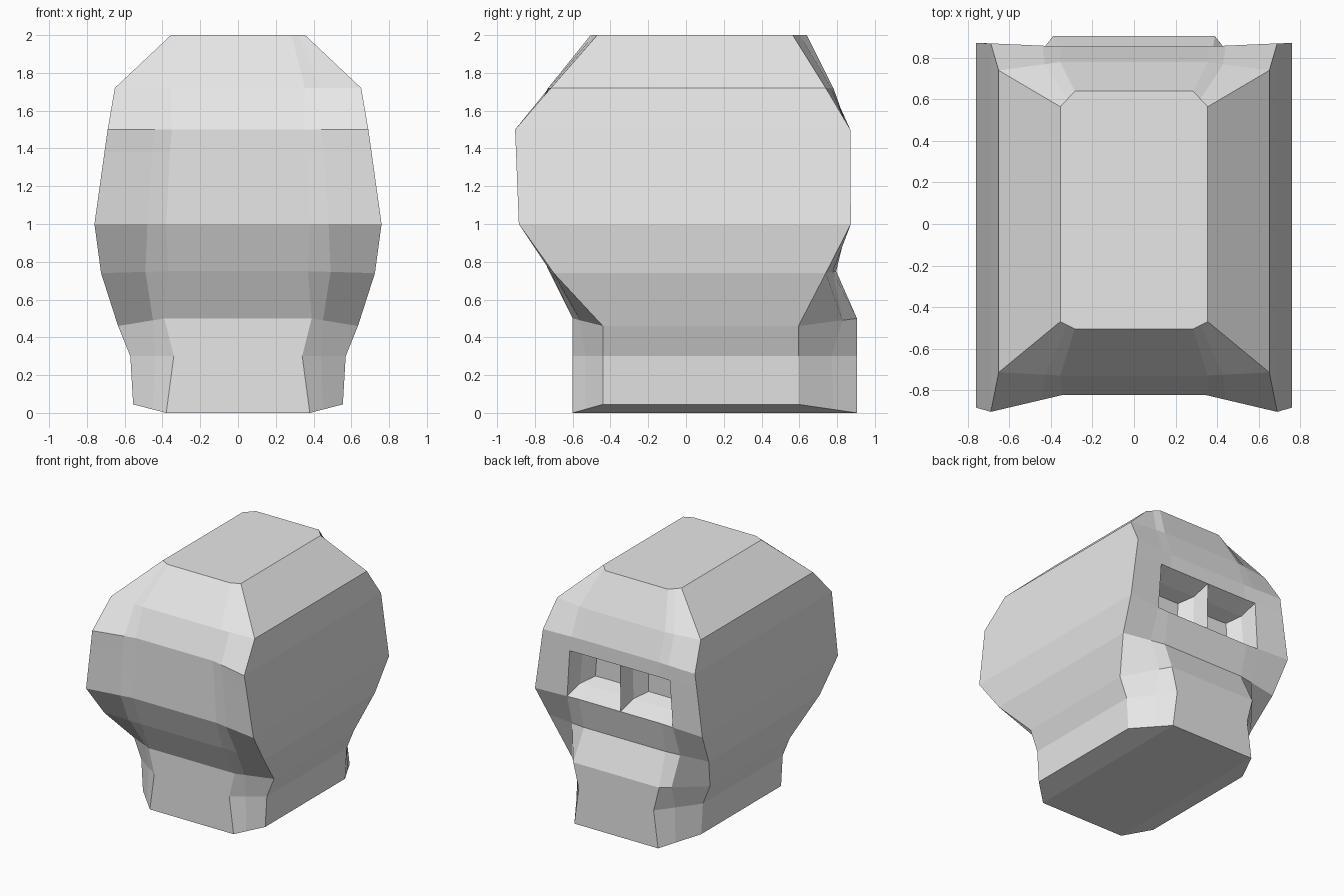
import bpy, bmesh
from mathutils import Vector

if "Cube" in bpy.data.objects:
    bpy.data.objects.remove(bpy.data.objects["Cube"])

# One bone-grey colour
mat = bpy.data.materials.new("plain_grey")
mat.diffuse_color = (0.8, 0.8, 0.8, 1)
mat.use_nodes = True
mat.node_tree.nodes["Principled BSDF"].inputs["Base Color"].default_value = mat.diffuse_color

# Profile levels: inner x, z, front y, back y | middle x | side x, z, front y, back y
LEVELS = [
    (.38, 0.0, -.60, .905, .45, .555, .045, -.44, .595),
    (.34, .30, -.60, .905, .44, .57, .30, -.44, .595),
    (.39, .50, -.60, .905, .45, .635, .46, -.44, .595),
    (.37, .75, -.725, .795, .49, .725, .74, -.70, .74),
    (.38, 1.0, -.825, .85, .48, .76, 1.0, -.885, .873),
    (.36, 1.38, -.825, .855, .455, .707, 1.38, -.90, .87),
    (.35, 1.5, -.825, .855, .44, .69, 1.5, -.905, .87),
    (.355, 1.72, -.73, .78, .43, .652, 1.72, -.715, .74),
    (.285, 2.0, -.505, .64, .32, .355, 2.0, -.47, .565),
]
EYE_ROW = 4

bm = bmesh.new()


def row(level, back):
    """Seven vertices across the width of the front or the back."""
    xi, zi, xm, xs, zs = level[0], level[1], level[4], level[5], level[6]
    yi, ys = level[2 + back], level[7 + back]
    inner, side = Vector((xi, yi, zi)), Vector((xs, ys, zs))
    mid = inner.lerp(side, (xm - xi) / (xs - xi))
    half = [side, mid, inner]
    pts = [Vector((-p.x, p.y, p.z)) for p in half]
    pts += [Vector((0, yi, zi))] + half[::-1]
    return [bm.verts.new(p) for p in pts]


fronts = [row(l, 0) for l in LEVELS]
backs = [row(l, 1) for l in LEVELS]


def strip(a, b, skip=()):
    for i in range(len(a) - 1):
        if i not in skip:
            bm.faces.new((a[i], a[i + 1], b[i + 1], b[i]))


# Outer shell, leaving the eye opening free
for k in range(len(LEVELS) - 1):
    strip(fronts[k], fronts[k + 1])
    strip(backs[k], backs[k + 1], (1, 2, 3, 4) if k == EYE_ROW else ())
    for e in (0, 6):
        bm.faces.new((fronts[k][e], backs[k][e], backs[k + 1][e], fronts[k + 1][e]))
strip(fronts[0], backs[0])
strip(fronts[-1], backs[-1])

# Two tapering eye sockets meeting at a thin ridge
for first in (1, 3):
    low = backs[EYE_ROW][first:first + 3]
    high = backs[EYE_ROW + 1][first:first + 3]
    ring = low + high[::-1]
    xs = [v.co.x for v in ring]
    cx = (min(xs) + max(xs)) / 2
    start = [v.co.copy() for v in ring]
    for depth, sx, sz in ((.14, .92, .70), (.25, .66, .52)):
        new = [bm.verts.new((cx + (p.x - cx) * sx, p.y - depth, 1.19 + (p.z - 1.19) * sz))
               for p in start]
        strip(ring + ring[:1], new + new[:1])
        ring = new
    bm.faces.new(ring)

bmesh.ops.recalc_face_normals(bm, faces=bm.faces)
mesh = bpy.data.meshes.new("head_shell")
bm.to_mesh(mesh)
bm.free()
mesh.materials.append(mat)
head = bpy.data.objects.new("head_shell", mesh)
bpy.context.collection.objects.link(head)
